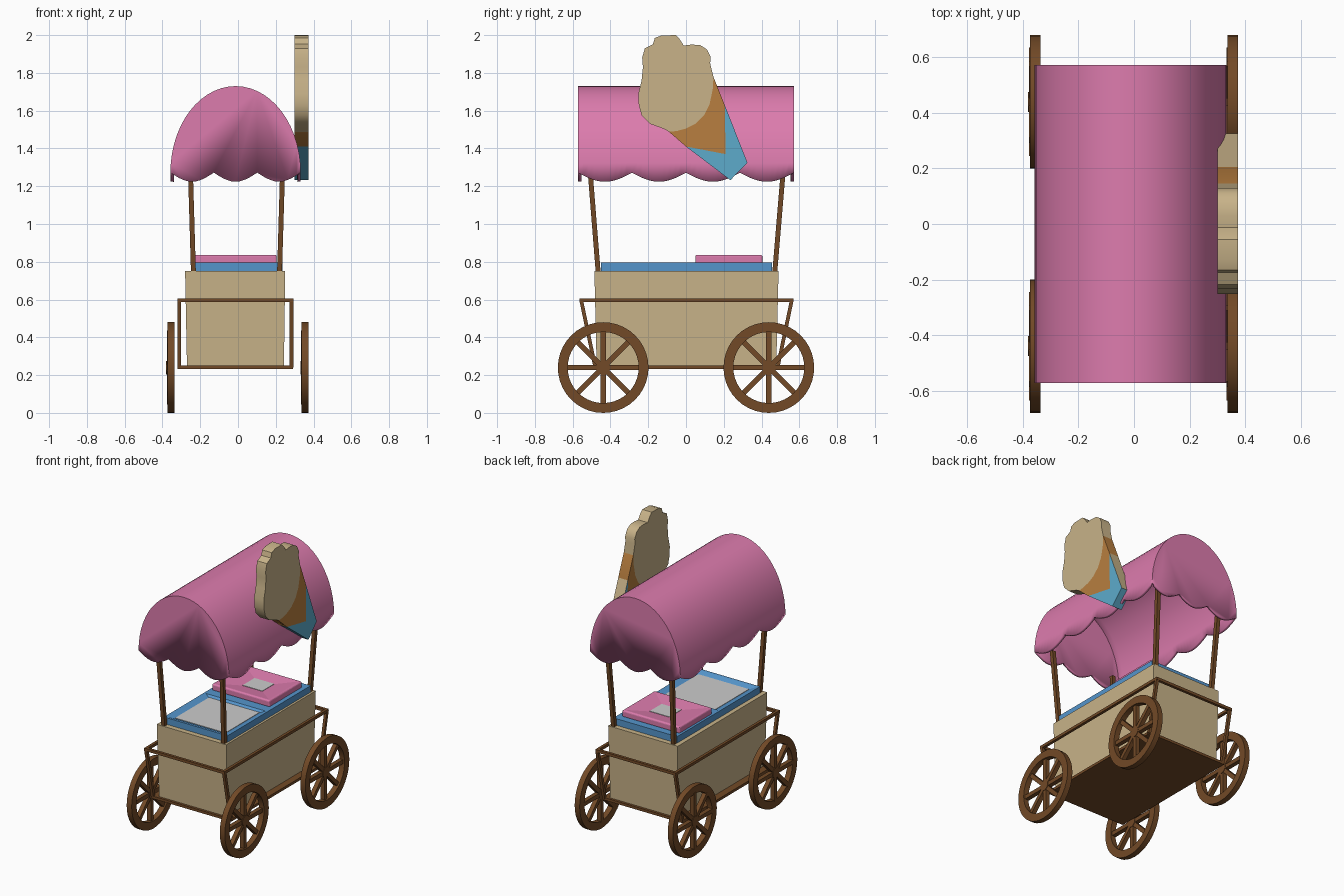
import bpy, bmesh
from math import sin, cos, pi
from mathutils import Vector, Matrix

if "Cube" in bpy.data.objects:
    bpy.data.objects.remove(bpy.data.objects["Cube"])


def mat(name, r, g, b):
    m = bpy.data.materials.new(name)
    m.diffuse_color = (r, g, b, 1)
    m.use_nodes = True
    m.node_tree.nodes["Principled BSDF"].inputs["Base Color"].default_value = m.diffuse_color
    return m


TAN = mat("tan", 0.58, 0.45, 0.25)
BROWN = mat("brown", 0.17, 0.068, 0.02)
PINK = mat("pink", 0.72, 0.2, 0.42)
BLUE = mat("blue", 0.09, 0.3, 0.6)
ORANGE = mat("orange", 0.48, 0.21, 0.05)
SKY = mat("light_blue", 0.11, 0.41, 0.6)


def finish(name, bm, material=None, smooth=False):
    bmesh.ops.recalc_face_normals(bm, faces=bm.faces)
    me = bpy.data.meshes.new(name)
    bm.to_mesh(me)
    bm.free()
    ob = bpy.data.objects.new(name, me)
    bpy.context.collection.objects.link(ob)
    if material:
        me.materials.append(material)
    if smooth:
        bpy.ops.object.select_all(action='DESELECT')
        ob.select_set(True)
        bpy.context.view_layer.objects.active = ob
        bpy.ops.object.shade_smooth_by_angle(angle=0.6)
    return ob


def add_box(bm, lo, hi, rot=Matrix()):
    lo, hi = Vector(lo), Vector(hi)
    return bmesh.ops.create_cube(bm, size=1, matrix=rot @ Matrix.Translation((lo + hi) / 2)
                                 @ Matrix.Diagonal((*(hi - lo), 1)))["verts"]


def box(name, lo, hi, material=None):
    bm = bmesh.new()
    add_box(bm, lo, hi)
    return finish(name, bm, material)


def add_beam(bm, a, b, w):
    # square bar whose ends stay level or plumb, sheared between two points
    a, b = Vector(a), Vector(b)
    d = b - a
    axis = max(range(3), key=lambda i: abs(d[i]))
    for v in bmesh.ops.create_cube(bm, size=w)["verts"]:
        far = v.co[axis] > 0
        v.co[axis] = 0
        v.co += b if far else a


def tray(name, lo, hi, hole_lo, hole_hi, depth, material):
    # block with a rectangular recess in its top and a grey panel in it
    bm = bmesh.new()
    add_box(bm, lo, hi)
    bm.faces.ensure_lookup_table()
    top = max(bm.faces, key=lambda f: f.calc_center_median().z)
    mid = (Vector(lo) + Vector(hi)) / 2
    bmesh.ops.inset_region(bm, faces=[top], thickness=0.02)
    for f in [top] + bmesh.ops.extrude_discrete_faces(bm, faces=[top])["faces"]:
        for v in f.verts if f.is_valid else []:
            v.co.x = hole_lo[0] if v.co.x < mid.x else hole_hi[0]
            v.co.y = hole_lo[1] if v.co.y < mid.y else hole_hi[1]
            last = f
    for v in last.verts:
        v.co.z -= depth
    ob = finish(name, bm, material)
    z = hi[2] - depth
    box(name + "_panel", (*hole_lo, z - 0.002), (*hole_hi, z + 0.003))
    return ob


# tapered cart body
bm = bmesh.new()
for v in add_box(bm, (-0.28, -0.485, 0.24), (0.25, 0.49, 0.75)):
    if v.co.z < 0.5:
        v.co.x = -0.27 if v.co.x < 0 else 0.243
        v.co.y *= 0.975
finish("cart_body", bm, TAN)

# floor plate and rail frame around the body
box("floor_plate", (-0.32, -0.49, 0.232), (0.29, 0.495, 0.25), BROWN)
bm = bmesh.new()
X0, X1, Y0, Y1 = -0.311, 0.283, -0.555, 0.56
for x in (X0, X1):
    add_beam(bm, (x, Y0 - 0.01, 0.597), (x, Y1 + 0.01, 0.597), 0.019)
    for y, yb in ((Y0, -0.48), (Y1, 0.485)):
        add_beam(bm, (x, yb, 0.24), (x, y, 0.597), 0.02)
for y in (Y0, Y1):
    add_beam(bm, (X0, y, 0.597), (X1, y, 0.597), 0.019)
finish("rail_frame", bm, BROWN)

# wheels: rim, hub and eight spokes
for side, cx in (("left", -0.355), ("right", 0.355)):
    for end, cy in (("front", -0.4385), ("back", 0.4385)):
        bm = bmesh.new()
        n = 40
        rings = [[bm.verts.new((cx + dx, cy + r * cos(2 * pi * i / n), 0.24 + r * sin(2 * pi * i / n)))
                  for i in range(n)]
                 for dx, r in ((-0.019, 0.24), (0.019, 0.24), (0.019, 0.188), (-0.019, 0.188))]
        for k in range(4):
            p, q = rings[k], rings[(k + 1) % 4]
            for i in range(n):
                j = (i + 1) % n
                bm.faces.new((p[i], p[j], q[j], q[i]))
        here = Matrix.Translation((cx - 0.007, cy, 0.24))
        for k in range(4):
            add_box(bm, (-0.015, -0.195, -0.014), (0.015, 0.195, 0.014), here @ Matrix.Rotation(k * pi / 4, 4, 'X'))
        bmesh.ops.create_cone(bm, cap_ends=True, segments=20, radius1=0.036, radius2=0.036, depth=0.036,
                              matrix=here @ Matrix.Rotation(pi / 2, 4, 'Y'))
        finish(f"{end}_{side}_wheel", bm, BROWN, smooth=True)

# blue counter in two halves, grey recess in front, pink lid at the back
tray("counter_front", (-0.25, -0.45, 0.75), (0.235, 0.0, 0.795), (-0.2, -0.4), (0.185, -0.03), 0.015, BLUE)
box("counter_back", (-0.25, 0.0, 0.75), (0.235, 0.455, 0.795), BLUE)
lid = tray("pink_lid", (-0.235, 0.05, 0.79), (0.205, 0.405, 0.837), (-0.08, 0.165), (0.07, 0.295), 0.015, PINK)
bev = lid.modifiers.new("round", 'BEVEL')
bev.width, bev.segments = 0.01, 3

# canopy posts
bm = bmesh.new()
for xa, xb in ((-0.236, -0.252), (0.22, 0.236)):
    for ya, yb in ((-0.465, -0.508), (0.47, 0.515)):
        add_beam(bm, (xa, ya, 0.745), (xb, yb, 1.285), 0.026)
finish("canopy_posts", bm, BROWN)

# arched canopy with a scalloped hem all round
CX, HW, L, Z = -0.013, 0.345, 0.572, 1.272


def hem(u, count):
    return Z - 0.048 * abs(sin(pi * count * u))


bm = bmesh.new()
NA, NY, NX = 28, 40, 30
grid = []
for j in range(NY + 1):
    row = []
    for i in range(NA + 1):
        t = pi * i / NA
        z = hem(j / NY, 4) if i in (0, NA) else Z + 0.458 * sin(t)
        row.append(bm.verts.new((CX + HW * cos(t), -L + 2 * L * j / NY, z)))
    grid.append(row)
for j in range(NY):
    for i in range(NA):
        bm.faces.new((grid[j][i], grid[j][i + 1], grid[j + 1][i + 1], grid[j + 1][i]))
for row in (grid[0], grid[-1]):
    y = row[0].co.y
    low = [bm.verts.new((CX - HW + 2 * HW * k / NX, y, hem(k / NX, 3))) for k in range(1, NX)]
    bm.faces.new(row + low)
canopy = finish("canopy", bm, PINK, smooth=True)
sol = canopy.modifiers.new("thickness", 'SOLIDIFY')
sol.thickness, sol.offset = 0.018, -1


# ice cream sign: three flat pieces in the y-z plane
def slab(name, pts, material):
    bm = bmesh.new()
    a = [bm.verts.new((0.3, y, z)) for y, z in pts]
    b = [bm.verts.new((0.373, y, z)) for y, z in pts]
    bm.faces.new(a)
    bm.faces.new(b)
    for i in range(len(pts)):
        j = (i + 1) % len(pts)
        bm.faces.new((a[i], a[j], b[j], b[i]))
    return finish(name, bm, material, smooth=True)


seam = [(0.145, 1.78), (0.143, 1.72), (0.125, 1.635), (0.095, 1.575), (0.05, 1.53), (0, 1.505),
        (-0.05, 1.492), (-0.09, 1.488)]
slab("sign_scoop", seam + [(-0.115, 1.503), (-0.19, 1.53), (-0.235, 1.575), (-0.25, 1.63), (-0.252, 1.69),
                           (-0.235, 1.76), (-0.228, 1.83), (-0.232, 1.88), (-0.218, 1.93), (-0.175, 1.952),
                           (-0.165, 1.985), (-0.13, 1.998), (-0.055, 2.0), (-0.035, 1.98), (-0.012, 1.945),
                           (0.03, 1.95), (0.075, 1.947), (0.11, 1.925), (0.13, 1.885), (0.128, 1.85)], TAN)
slab("sign_cone", seam + [(0, 1.41), (0.21, 1.37), (0.205, 1.63)], ORANGE)
wrap = slab("sign_wrapper", [(0, 1.41), (0.235, 1.232), (0.325, 1.325), (0.205, 1.63), (0.21, 1.37)], SKY)
wrap.data.materials.append(TAN)
for p in wrap.data.polygons:
    if p.normal.y > 0.3 and p.normal.z > 0.2:
        p.material_index = 1
